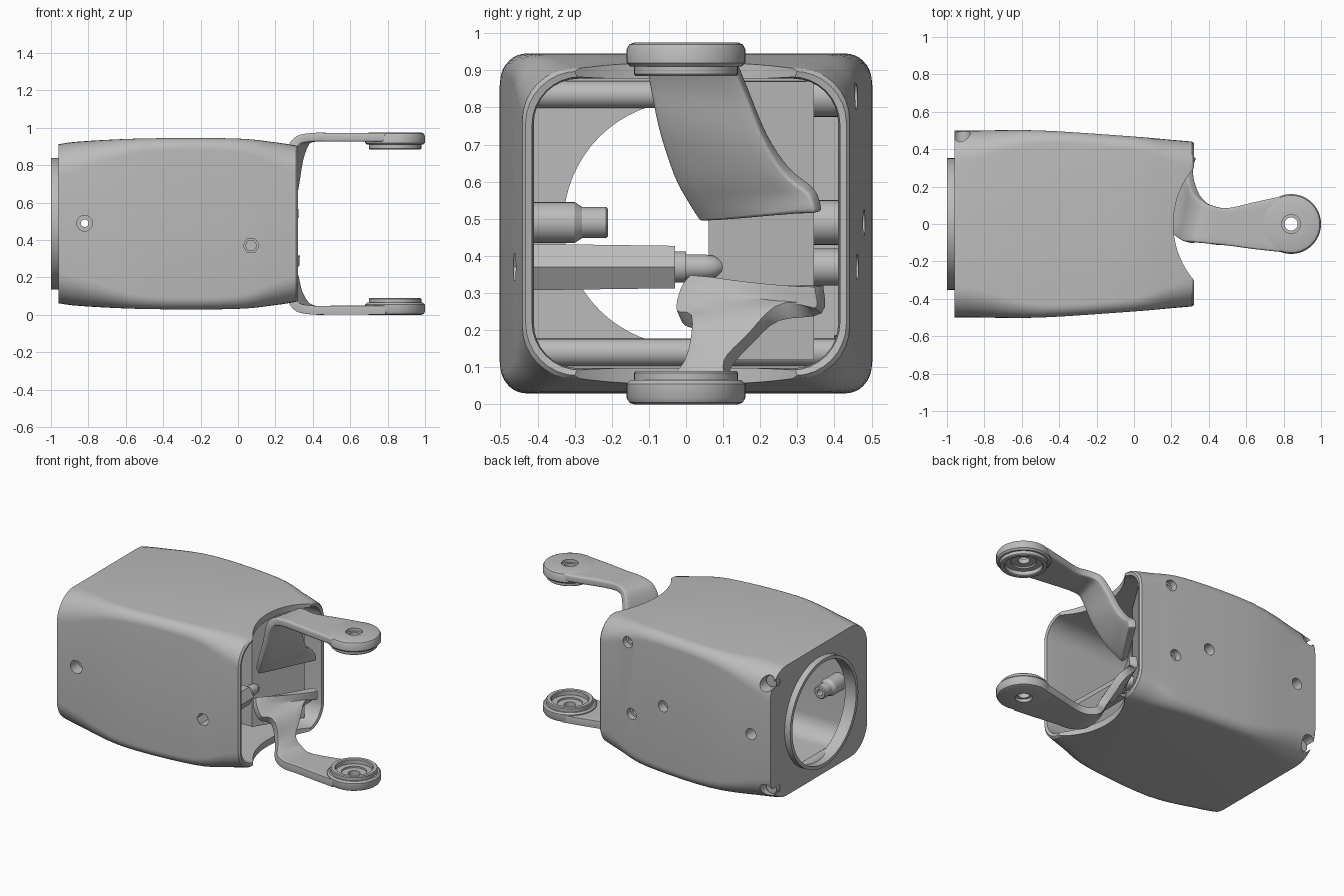
import bpy, bmesh, math
from mathutils import Vector, Matrix

MID = .4875  # height of the mirror plane

if "Cube" in bpy.data.objects:
    bpy.data.objects.remove(bpy.data.objects["Cube"], do_unlink=True)

grey = bpy.data.materials.new("plain_grey")
grey.use_nodes = True
grey.diffuse_color = (.5, .5, .5, 1)
grey.node_tree.nodes["Principled BSDF"].inputs["Base Color"].default_value = (.5, .5, .5, 1)


def select_only(obj):
    bpy.ops.object.select_all(action='DESELECT')
    obj.select_set(True)
    bpy.context.view_layer.objects.active = obj


def make_object(name, bm, recalc=True):
    if recalc:
        bmesh.ops.recalc_face_normals(bm, faces=bm.faces)
    mesh = bpy.data.meshes.new(name)
    bm.to_mesh(mesh)
    bm.free()
    mesh.materials.append(grey)
    obj = bpy.data.objects.new(name, mesh)
    bpy.context.collection.objects.link(obj)
    return obj


def apply_modifier(obj, kind, **settings):
    select_only(obj)
    modifier = obj.modifiers.new(kind.lower(), kind)
    for key, value in settings.items():
        setattr(modifier, key, value)
    bpy.ops.object.modifier_apply(modifier=modifier.name)


def smooth(obj, degrees=32):
    select_only(obj)
    bpy.ops.object.shade_smooth_by_angle(angle=math.radians(degrees))


def bridge(bm, rings, closed=True):
    """Join neighbouring rows of vertices with quads."""
    for a, b in zip(rings, rings[1:]):
        count = len(a)
        for j in range(count if closed else count - 1):
            k = (j + 1) % count
            bm.faces.new((a[j], a[k], b[k], b[j]))


def spline(points, steps):
    """Smooth curve through tuples of any length."""
    points = [Vector(p) for p in points]
    result = []
    for i in range(len(points) - 1):
        p0, p1 = points[max(i - 1, 0)], points[i]
        p2, p3 = points[i + 1], points[min(i + 2, len(points) - 1)]
        for s in range(steps):
            t = s / steps
            result.append(p1 + (p2 - p0) * (t / 2)
                          + (p0 * 2 - p1 * 5 + p2 * 4 - p3) * (t * t / 2)
                          + (p1 * 3 - p0 - p2 * 3 + p3) * (t ** 3 / 2))
    return result + [points[-1]]


def lathe(name, profile, place, axis='Y', segments=32, loop=False):
    """Revolve (radius, position along axis) points about an axis."""
    bm = bmesh.new()
    rings = []
    for radius, along in profile:
        ring = []
        for j in range(segments):
            angle = math.tau * j / segments
            u, v = radius * math.cos(angle), radius * math.sin(angle)
            offset = {'X': (along, u, v), 'Y': (u, along, v), 'Z': (u, v, along)}[axis]
            ring.append(bm.verts.new(Vector(place) + Vector(offset)))
        rings.append(ring)
    bridge(bm, rings + rings[:1] if loop else rings)
    if not loop:
        bm.faces.new(rings[0])
        bm.faces.new(rings[-1])
    return make_object(name, bm)


def tube(name, outer, inner, start, end, place, axis='Y'):
    profile = [(outer, start), (outer, end), (inner, end), (inner, start)]
    obj = lathe(name, profile, place, axis, loop=True)
    smooth(obj)
    return obj


def cut(target, cutter):
    apply_modifier(target, 'BOOLEAN', operation='DIFFERENCE', solver='EXACT', object=cutter)
    bpy.data.objects.remove(cutter, do_unlink=True)


def rounded_ring(bm, x, half_y, half_z, radius, steps=8):
    ring = []
    for quarter, (sy, sz) in enumerate(((1, 1), (-1, 1), (-1, -1), (1, -1))):
        for i in range(steps + 1):
            angle = math.pi / 2 * (quarter + i / steps)
            y = sy * (half_y - radius) + radius * math.cos(angle)
            z = sz * (half_z - radius) + radius * math.sin(angle)
            ring.append(bm.verts.new((x, y, z + MID)))
    return ring


# Housing: outer skin of varying corner radius, lip, then inner cavity
stations = [(-.96, .5, .425, .17), (-.84, .5, .44, .15), (-.5, .5, .456, .07),
            (-.02, .469, .456, .07), (.2, .45, .435, .12), (.31, .441, .418, .14)]
skin = [tuple(s) for s in spline(stations, 5)]
cavity = [(.32, .432, .41, .14), (.315, .415, .395, .13), (.25, .41, .39, .12), (-.92, .41, .39, .12)]
bm = bmesh.new()
rings = [rounded_ring(bm, *s) for s in skin + cavity]
bridge(bm, rings)
bm.faces.new(rings[0])
bm.faces.new(rings[-1])
housing = make_object("housing", bm)

# Saddle cut across the open end and round opening in the back wall
cut(housing, lathe("saddle_cutter", [(.464, -1), (.464, 2)], (.674, 0, 0), 'Z', 96))
cut(housing, lathe("port_cutter", [(.345, -1.2), (.345, -.8)], (0, 0, MID), 'X', 64))

# Screw holes in the two side walls
left_holes = [(.1, .83), (.07, .37), (-.17, .49), (-.82, .49), (-.92, .835), (-.92, .14)]
for x, z in left_holes:
    radius = .045 if x < -.9 else .036
    cut(housing, lathe("hole_cutter", [(radius, .4), (radius, .7)], (x, 0, z), segments=24))
for x, sides in ((-.82, 24), (.07, 6)):
    cut(housing, lathe("hole_cutter", [(.042, -.7), (.042, -.39)], (x, 0, .49 if sides > 6 else .37),
                       segments=sides))
smooth(housing, 30)

# Collar around the back opening
collar = lathe("back_collar", [(.352, -1), (.352, -.92), (.33, -.92), (.33, -1)],
               (0, 0, MID), 'X', 64, loop=True)
smooth(collar)

# Cross rods just inside the back wall
for name, z in (("upper_cross_rod", .835), ("lower_cross_rod", .14)):
    smooth(lathe(name, [(.037, -.42), (.037, .43)], (-.92, 0, z), segments=24))

# Hollow stepped pin
pin = lathe("stepped_pin", [(.055, -.42), (.055, -.3), (.042, -.28), (.042, -.215), (.036, -.21),
                            (.02, -.21), (.02, -.42)], (-.82, 0, .49), loop=True)
smooth(pin)

# Hex standoff with a pointed plunger
lathe("hex_standoff", [(.072, -.42), (.066, -.03), (.03, -.03), (.03, -.3), (.042, -.3), (.042, -.42)],
      (.07, 0, .37), segments=6, loop=True)
plunger = lathe("plunger", [(.042, -.2), (.042, 0), (.034, 0), (.034, .05), (.03, .075), (.018, .095),
                            (.004, .105)], (.07, 0, .37))
smooth(plunger)

# Bosses behind the left wall holes
for (x, z), radius in zip(left_holes, (.055, .05, .06, .055)):
    tube("wall_boss", radius, .022, .34, .42, (x, 0, z))

# Inner block with a slanted front face
bm = bmesh.new()
plan = [(.06, .06), (.24, .345), (-.25, .345), (-.25, .06)]
base = bm.faces.new([bm.verts.new((x, y, .12)) for x, y in plan])
extruded = bmesh.ops.extrude_face_region(bm, geom=[base])["geom"]
bmesh.ops.translate(bm, vec=(0, 0, .75), verts=[v for v in extruded if isinstance(v, bmesh.types.BMVert)])
make_object("inner_block", bm)


def fork_arm(side, rows, flip):
    """Bent strap from rows of (left xyz, right xyz) with a bearing eye at the tip."""
    bm = bmesh.new()
    across = 6
    grid = []
    for row in spline(rows, 4):
        a, b = Vector(row[:3]), Vector(row[3:])
        grid.append([bm.verts.new(a.lerp(b, j / across)) for j in range(across + 1)])
    bridge(bm, grid, closed=False)
    strap = make_object(side + "_arm_strap", bm, recalc=False)
    apply_modifier(strap, 'SOLIDIFY', thickness=.047, offset=-1, use_even_offset=False)
    apply_modifier(strap, 'BEVEL', width=.014, segments=3, limit_method='ANGLE',
                   angle_limit=math.radians(50))
    eye = lathe(side + "_arm_eye",
                [(.05, .975), (.14, .975), (.153, .97), (.16, .957), (.16, .92), (.15, .91),
                 (.14, .91), (.14, .89), (.135, .885), (.115, .885), (.11, .89), (.11, .915),
                 (.075, .915), (.075, .925), (.035, .925), (.035, .955), (.05, .955)],
                (.84, 0, 0), 'Z', 48, loop=True)
    for part in (strap, eye):
        if flip:
            part.data.transform(Matrix.Translation((0, 0, 2 * MID)) @ Matrix.Scale(-1, 4, (0, 0, 1)))
            part.data.flip_normals()
        smooth(part, 35)


neck = [(.79, -.15, .973, .79, .148, .973), (.65, -.135, .973, .65, .118, .973),
        (.5, -.115, .973, .5, .085, .973), (.4, -.105, .973, .41, .1, .973)]
upper = [(.31, -.095, .955, .35, .13, .945), (.26, -.09, .89, .31, .17, .85),
         (.22, -.065, .77, .29, .22, .73), (.16, -.02, .64, .28, .28, .64),
         (.12, .02, .57, .285, .35, .58), (.09, .055, .52, .29, .37, .52)]
lower = [(.31, -.06, .955, .35, .12, .945), (.26, .01, .89, .31, .12, .88),
         (.22, .03, .785, .29, .18, .81), (.16, -.01, .755, .28, .25, .75),
         (.11, 0, .69, .285, .365, .73), (.09, .03, .655, .29, .37, .655)]
fork_arm("upper", neck + upper, False)
fork_arm("lower", neck + lower, True)
